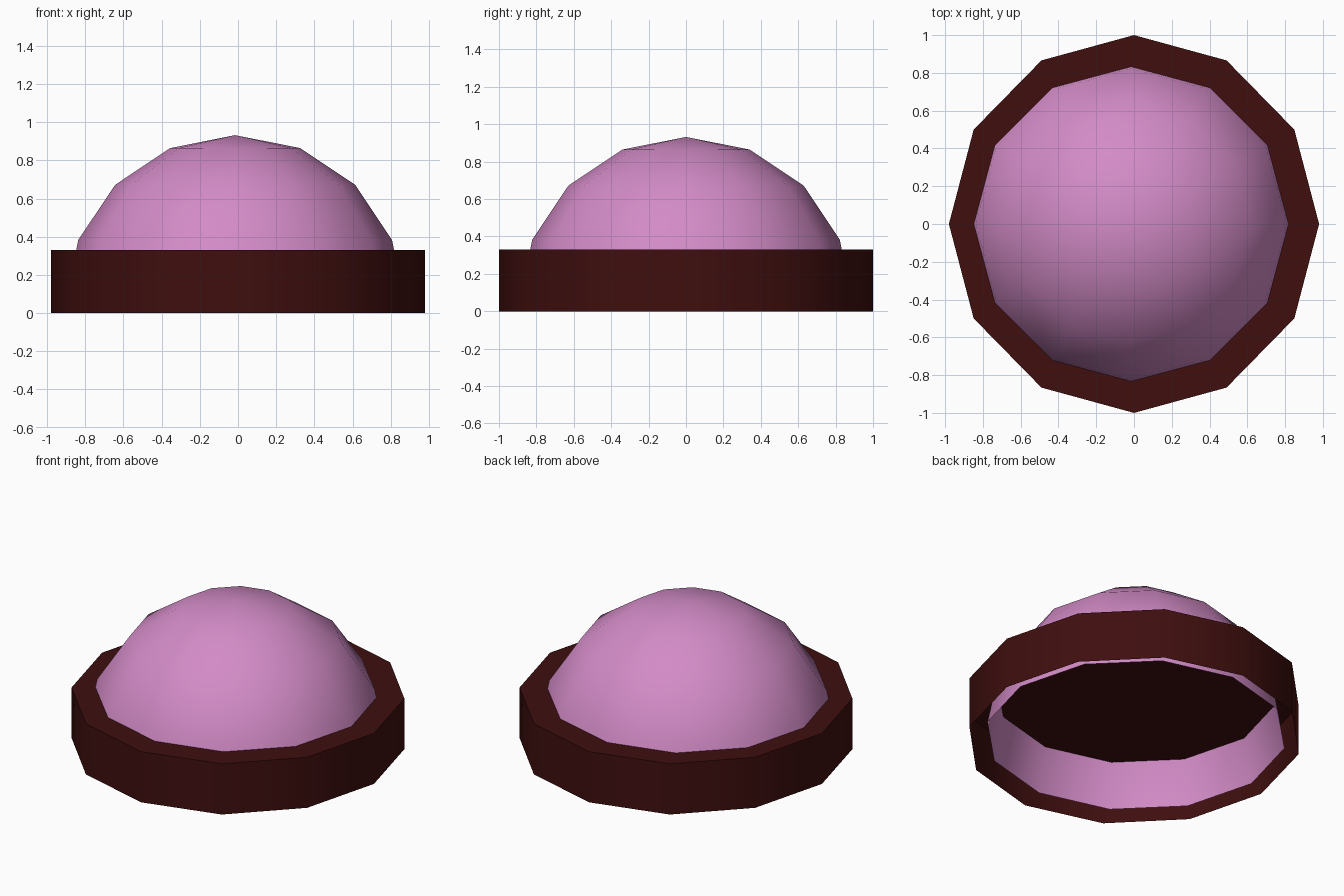
import bpy
import bmesh
import math
from mathutils import Matrix, Vector

cube = bpy.data.objects.get("Cube")
if cube:
    bpy.data.objects.remove(cube, do_unlink=True)

SIDES = 12
BASE_TOP = 0.33


def make_material(name, rgb):
    mat = bpy.data.materials.new(name)
    mat.use_nodes = True
    color = (*rgb, 1.0)
    mat.diffuse_color = color
    bsdf = mat.node_tree.nodes["Principled BSDF"]
    bsdf.inputs["Base Color"].default_value = color
    bsdf.inputs["Roughness"].default_value = 0.8
    return mat


def finish(name, bm, mat):
    mesh = bpy.data.meshes.new(name)
    bm.to_mesh(mesh)
    bm.free()
    mesh.materials.append(mat)
    obj = bpy.data.objects.new(name, mesh)
    bpy.context.collection.objects.link(obj)
    bpy.ops.object.select_all(action="DESELECT")
    obj.select_set(True)
    bpy.context.view_layer.objects.active = obj
    bpy.ops.object.shade_smooth_by_angle(angle=math.radians(40))
    return obj


dark_red = make_material("dark red", (0.05, 0.0045, 0.0045))
pink = make_material("pink", (0.65, 0.26, 0.57))

# Base: twelve-sided drum with a closed top and an open underside
bm = bmesh.new()
bmesh.ops.create_cone(bm, cap_ends=True, segments=SIDES, radius1=1, radius2=1, depth=BASE_TOP)
bm.normal_update()
bottom = [f for f in bm.faces if f.normal.z < -0.9]
bmesh.ops.delete(bm, geom=bottom, context="FACES_ONLY")
bmesh.ops.transform(
    bm,
    matrix=Matrix.Translation((0, 0, BASE_TOP / 2)) @ Matrix.Diagonal((0.98, 1, 1, 1)),
    verts=bm.verts,
)
finish("base_drum", bm, dark_red)

# Dome: upper half of a sphere, reaching down inside the drum
bm = bmesh.new()
bmesh.ops.create_uvsphere(bm, u_segments=SIDES, v_segments=8, radius=0.89)
lower = [v for v in bm.verts if v.co.z < -0.01]
bmesh.ops.delete(bm, geom=lower, context="VERTS")
bmesh.ops.translate(bm, vec=Vector((-0.015, 0, 0.042)), verts=bm.verts)
finish("dome", bm, pink)
